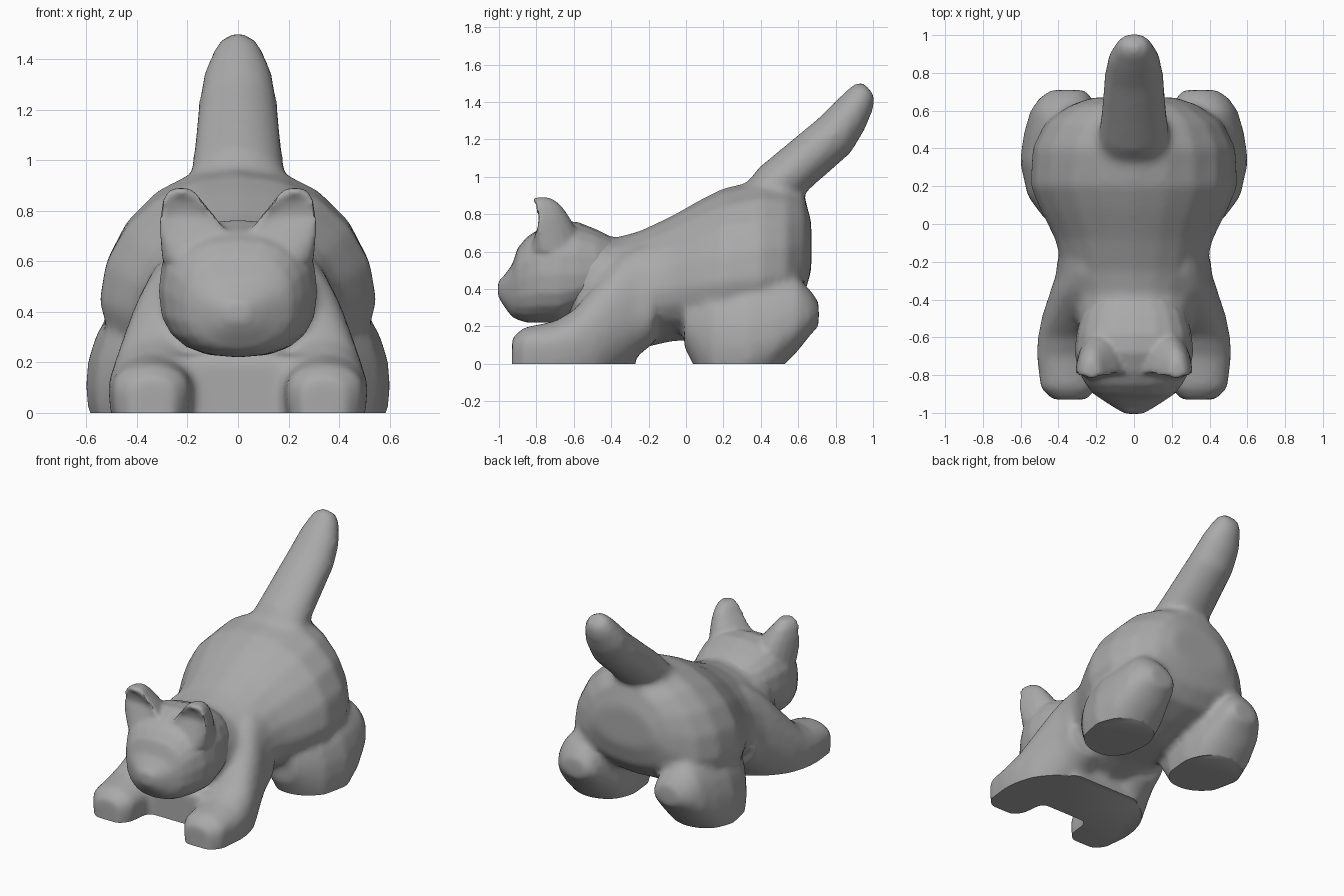
import bpy
import bmesh
import math
from mathutils import Matrix, Vector

default_cube = bpy.data.objects.get("Cube")
if default_cube:
    bpy.data.objects.remove(default_cube, do_unlink=True)

GREY = (0.4, 0.4, 0.4, 1.0)
material = bpy.data.materials.new("plain_grey")
material.use_nodes = True
material.diffuse_color = GREY
for node in material.node_tree.nodes:
    if node.type == "BSDF_PRINCIPLED":
        node.inputs["Base Color"].default_value = GREY
        node.inputs["Roughness"].default_value = 0.8


def along_y(across, height, station):
    return Vector((across, station, height))


def along_z(across, depth, station):
    return Vector((across, depth, station))


def loft(bm, rings, place=along_y, side=1, roundness=1.0, matrix=None, count=20):
    """Skin rings of (station, low, widest, high, half width, centre across)."""
    loops = []
    for station, low, widest, high, half_width, centre in rings:
        loop = []
        for i in range(count):
            angle = math.tau * i / count
            c, s = math.cos(angle), math.sin(angle)
            across = math.copysign(abs(c) ** roundness, c) * half_width + centre
            reach = high - widest if s >= 0 else widest - low
            v = widest + math.copysign(abs(s) ** roundness, s) * reach
            point = place(side * across, v, station)
            loop.append(bm.verts.new(matrix @ point if matrix else point))
        loops.append(loop)
    faces = [bm.faces.new(loops[0]), bm.faces.new(loops[-1])]
    for first, second in zip(loops, loops[1:]):
        for i in range(count):
            j = (i + 1) % count
            faces.append(bm.faces.new((first[i], first[j], second[j], second[i])))
    bmesh.ops.recalc_face_normals(bm, faces=faces)


def fuse(bm, name, voxel, passes):
    """Blend the overlapping forms into one skin with a flat underside."""
    mesh = bpy.data.meshes.new(name)
    bm.to_mesh(mesh)
    bm.free()
    obj = bpy.data.objects.new(name, mesh)
    bpy.context.collection.objects.link(obj)
    bpy.ops.object.select_all(action="DESELECT")
    bpy.context.view_layer.objects.active = obj
    obj.select_set(True)
    remesh = obj.modifiers.new("blend", "REMESH")
    remesh.mode = "VOXEL"
    remesh.voxel_size = voxel
    soften = obj.modifiers.new("soften", "SMOOTH")
    soften.factor = 0.5
    soften.iterations = passes
    for modifier_name in ("blend", "soften"):
        bpy.ops.object.modifier_apply(modifier=modifier_name)

    cut = bmesh.new()
    cut.from_mesh(obj.data)
    result = bmesh.ops.bisect_plane(
        cut, geom=cut.verts[:] + cut.edges[:] + cut.faces[:],
        plane_co=(0, 0, 0), plane_no=(0, 0, 1), clear_inner=True)
    rim = [g for g in result["geom_cut"] if isinstance(g, bmesh.types.BMEdge)]
    if rim:
        bmesh.ops.holes_fill(cut, edges=rim, sides=0)
    cut.to_mesh(obj.data)
    cut.free()
    obj.data.materials.clear()
    obj.data.materials.append(material)
    bpy.ops.object.shade_smooth_by_angle(angle=math.radians(50))


# Torso, from the rump to the neck
body = bmesh.new()
loft(body, [
    (0.67, 0.5, 0.6, 0.76, 0.22, 0),
    (0.63, 0.36, 0.52, 0.91, 0.34, 0),
    (0.54, 0.26, 0.47, 0.96, 0.47, 0),
    (0.4, 0.2, 0.45, 0.985, 0.54, 0),
    (0.2, 0.14, 0.44, 0.94, 0.55, 0),
    (0.08, 0.13, 0.42, 0.88, 0.5, 0),
    (-0.08, 0.12, 0.4, 0.79, 0.42, 0),
    (-0.25, 0.08, 0.38, 0.71, 0.375, 0),
    (-0.38, 0.05, 0.4, 0.675, 0.33, 0),
    (-0.5, 0.1, 0.44, 0.72, 0.3, 0),
    (-0.65, 0.25, 0.46, 0.76, 0.27, 0),
])

for side in (1, -1):
    # Front leg, from the paw back to the shoulder
    loft(body, [
        (-0.93, -0.2, 0.08, 0.14, 0.09, 0.34),
        (-0.87, -0.2, 0.1, 0.195, 0.15, 0.345),
        (-0.7, -0.2, 0.1, 0.23, 0.17, 0.345),
        (-0.6, -0.2, 0.11, 0.29, 0.18, 0.33),
        (-0.48, -0.14, 0.14, 0.43, 0.18, 0.305),
        (-0.36, -0.05, 0.22, 0.57, 0.19, 0.255),
        (-0.27, 0.03, 0.25, 0.63, 0.18, 0.235),
        (-0.17, 0.11, 0.3, 0.64, 0.17, 0.235),
    ], side=side)
    # Hind leg, from the heel forward to the toes
    loft(body, [
        (0.71, 0.2, 0.26, 0.33, 0.09, 0.35),
        (0.67, 0.16, 0.25, 0.39, 0.14, 0.36),
        (0.6, 0.07, 0.21, 0.46, 0.175, 0.375),
        (0.48, -0.05, 0.13, 0.47, 0.21, 0.375),
        (0.33, -0.2, 0.1, 0.46, 0.23, 0.375),
        (0.15, -0.2, 0.1, 0.42, 0.2, 0.365),
        (0.06, -0.05, 0.14, 0.38, 0.15, 0.35),
        (-0.01, 0.09, 0.2, 0.35, 0.12, 0.32),
    ], side=side)

# Low chest that joins the front paws
chest = Matrix.Translation((0, -0.485, 0.04)) @ Matrix.Diagonal((0.52, 0.43, 0.37, 1))
bmesh.ops.create_cube(body, size=1, matrix=chest)

# Raised tail
tail_pose = Matrix.Translation((0, 0.55, 1.018)) @ Matrix.Rotation(math.radians(41), 4, "X")
loft(body, [
    (-0.25, -0.13, 0, 0.1, 0.21, 0),
    (-0.1, -0.14, 0, 0.13, 0.185, 0),
    (0.1, -0.135, 0, 0.125, 0.17, 0),
    (0.32, -0.135, 0, 0.12, 0.155, 0),
    (0.46, -0.09, 0.02, 0.13, 0.135, 0),
    (0.57, -0.035, 0.05, 0.135, 0.095, 0),
    (0.62, 0.01, 0.06, 0.11, 0.06, 0),
], matrix=tail_pose)
fuse(body, "cat_body", 0.022, 8)

# Head, from the nose to the nape
head = bmesh.new()
loft(head, [
    (-1.005, 0.36, 0.4, 0.44, 0.045, 0),
    (-0.975, 0.31, 0.4, 0.47, 0.1, 0),
    (-0.93, 0.25, 0.42, 0.53, 0.17, 0),
    (-0.9, 0.235, 0.44, 0.62, 0.215, 0),
    (-0.85, 0.22, 0.46, 0.68, 0.255, 0),
    (-0.78, 0.22, 0.48, 0.725, 0.295, 0),
    (-0.68, 0.22, 0.48, 0.765, 0.315, 0),
    (-0.58, 0.27, 0.48, 0.76, 0.305, 0),
    (-0.48, 0.32, 0.48, 0.72, 0.28, 0),
    (-0.38, 0.38, 0.5, 0.67, 0.22, 0),
    (-0.3, 0.45, 0.52, 0.6, 0.12, 0),
], roundness=0.8)

# Ears, dished at the front
for side in (1, -1):
    loft(head, [
        (0.6, -0.84, -0.74, -0.56, 0.13, 0.17),
        (0.71, -0.8, -0.79, -0.58, 0.135, 0.175),
        (0.78, -0.775, -0.8, -0.62, 0.11, 0.2),
        (0.84, -0.79, -0.81, -0.66, 0.08, 0.22),
        (0.875, -0.82, -0.79, -0.7, 0.055, 0.225),
        (0.89, -0.81, -0.78, -0.73, 0.03, 0.225),
    ], place=along_z, side=side)
fuse(head, "cat_head", 0.014, 5)
